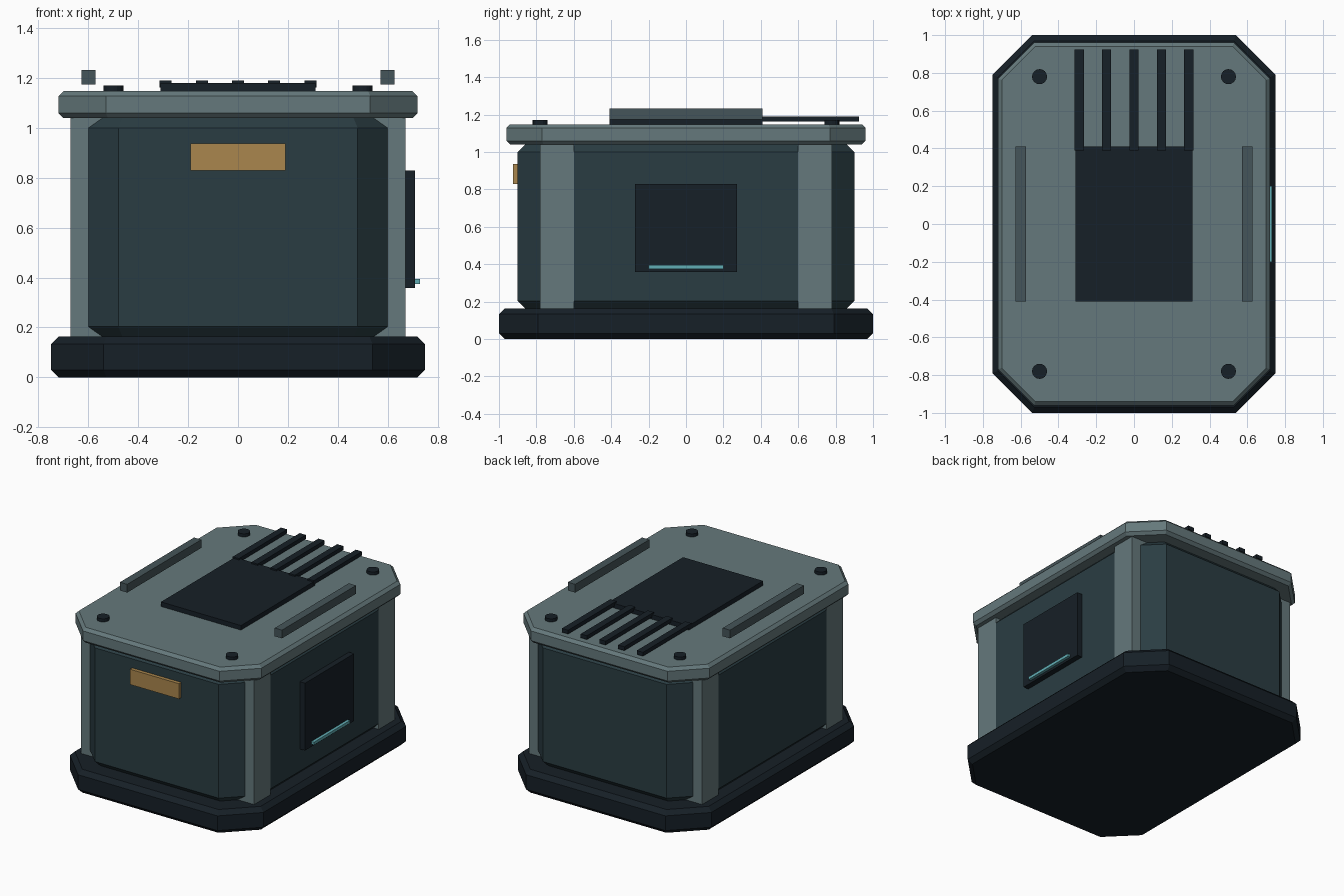
import bpy, bmesh, math

if "Cube" in bpy.data.objects:
    bpy.data.objects.remove(bpy.data.objects["Cube"])


def material(name, rgb):
    m = bpy.data.materials.new(name)
    m.diffuse_color = (*rgb, 1)
    m.use_nodes = True
    m.node_tree.nodes["Principled BSDF"].inputs["Base Color"].default_value = m.diffuse_color
    return m


DARK = material("dark_metal", (0.008, 0.014, 0.02))
TEAL = material("teal_paint", (0.023, 0.046, 0.055))
STEEL = material("pale_steel", (0.13, 0.19, 0.2))
GREY = material("rail_grey", (0.06, 0.09, 0.1))
GOLD = material("brass", (0.4, 0.24, 0.075))
GLOW = material("cyan_light", (0.12, 0.42, 0.46))


def finish(name, bm, mat):
    bmesh.ops.recalc_face_normals(bm, faces=bm.faces)
    me = bpy.data.meshes.new(name)
    bm.to_mesh(me)
    bm.free()
    me.materials.append(mat)
    ob = bpy.data.objects.new(name, me)
    bpy.context.collection.objects.link(ob)
    return ob


def box(name, x, y, z, mat):
    """Box from (min, max) ranges."""
    bm = bmesh.new()
    bmesh.ops.create_cube(bm, size=1)
    for v in bm.verts:
        for i, (a, b) in enumerate((x, y, z)):
            v.co[i] = a if v.co[i] < 0 else b
    return finish(name, bm, mat)


def chamfered_block(name, hx, hy, cut, z0, z1, bevel, mat):
    """Block with cut corners and bevelled top and bottom rims."""
    bm = bmesh.new()
    rings = []
    for z, d in ((z0, bevel), (z0 + bevel, 0), (z1 - bevel, 0), (z1, bevel)):
        x, y, c = hx - d, hy - d, cut - d * (2 - math.sqrt(2))
        pts = [(x, c - y), (x, y - c), (x - c, y), (c - x, y),
               (-x, y - c), (-x, c - y), (c - x, -y), (x - c, -y)]
        rings.append([bm.verts.new((px, py, z)) for px, py in pts])
    for a, b in zip(rings, rings[1:]):
        for i in range(8):
            j = (i + 1) % 8
            bm.faces.new((a[i], a[j], b[j], b[i]))
    bm.faces.new(rings[0][::-1])
    bm.faces.new(rings[-1])
    return finish(name, bm, mat)


# Main stacked blocks
chamfered_block("base", 0.75, 1.0, 0.21, 0, 0.163, 0.03, DARK)
chamfered_block("body", 0.67, 0.9, 0.19, 0.163, 1.04, 0.04, TEAL)
chamfered_block("lid", 0.72, 0.96, 0.19, 1.04, 1.148, 0.02, STEEL)

# Corner posts and lid bolts
for sx in (-1, 1):
    for sy in (-1, 1):
        box("corner_post", sorted((sx * 0.49, sx * 0.671)),
            sorted((sy * 0.6, sy * 0.78)), (0.16, 1.045), STEEL)
        bm = bmesh.new()
        bmesh.ops.create_cone(bm, cap_ends=True, segments=16,
                              radius1=0.04, radius2=0.04, depth=0.03)
        bmesh.ops.translate(bm, verts=bm.verts, vec=(sx * 0.5, sy * 0.78, 1.155))
        finish("lid_bolt", bm, DARK)
    # Side rails above the lid
    box("top_rail", sorted((sx * 0.572, sx * 0.628)), (-0.41, 0.41), (1.175, 1.233), GREY)

# Top panel and vent slats
box("top_panel", (-0.31, 0.31), (-0.41, 0.41), (1.145, 1.18), DARK)
for i in range(-2, 3):
    x = i * 0.145
    box("vent_slat", (x - 0.024, x + 0.024), (0.39, 0.925), (1.163, 1.19), DARK)

# Front plate, side screen and its light strip
box("front_plate", (-0.19, 0.19), (-0.925, -0.895), (0.83, 0.937), GOLD)
box("side_screen", (0.66, 0.71), (-0.272, 0.272), (0.358, 0.83), DARK)
box("light_strip", (0.705, 0.73), (-0.2, 0.2), (0.375, 0.395), GLOW)
